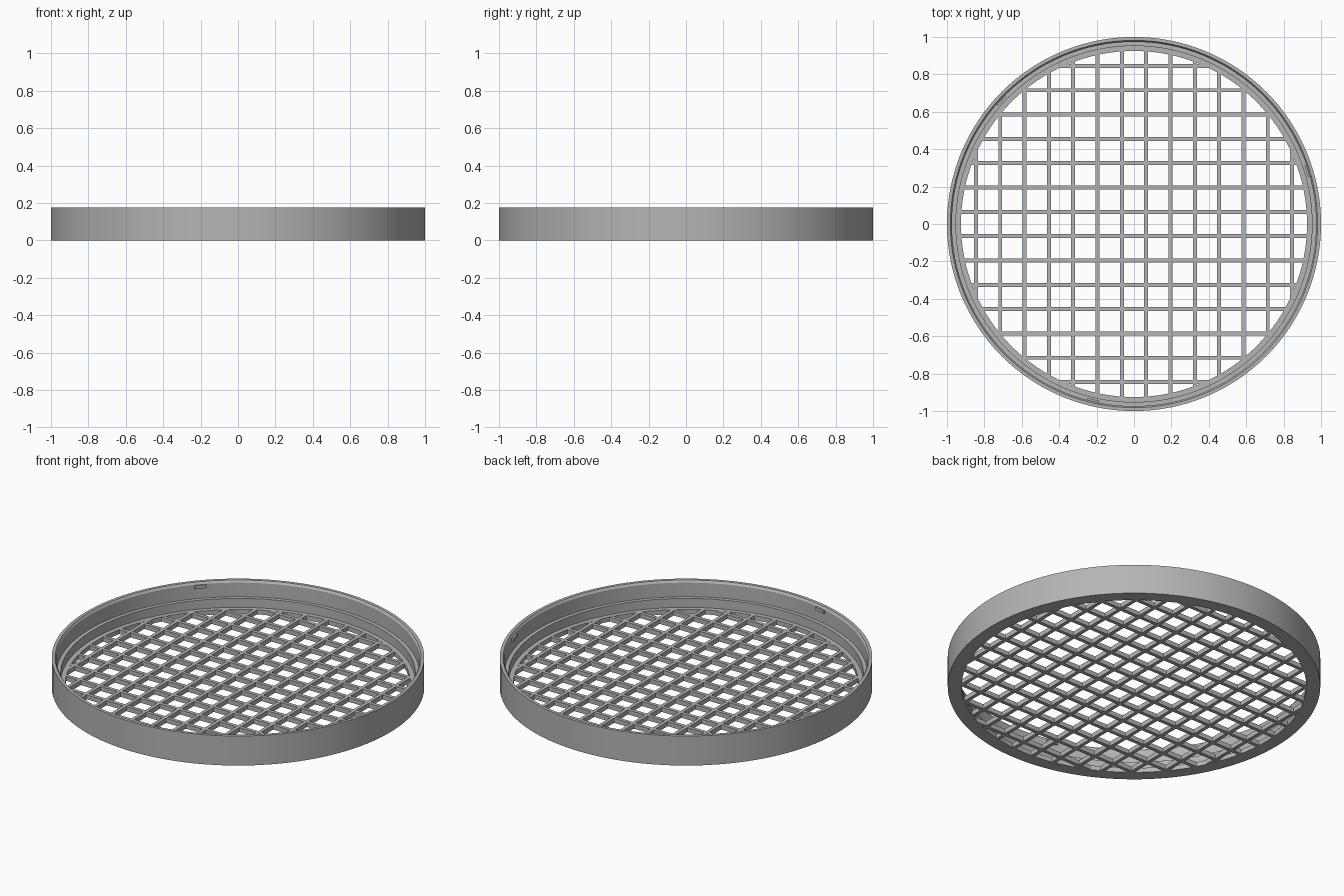
import bpy
import bmesh
import math
from mathutils import Matrix

cube = bpy.data.objects.get("Cube")
if cube:
    bpy.data.objects.remove(cube)

HEIGHT = 0.175
FLOOR = 0.027
SEGMENTS = 128

grey = bpy.data.materials.new("plain grey")
grey.use_nodes = True
grey.diffuse_color = (0.46, 0.46, 0.46, 1)
grey.node_tree.nodes["Principled BSDF"].inputs["Base Color"].default_value = grey.diffuse_color


def add_object(name, bm):
    bmesh.ops.recalc_face_normals(bm, faces=bm.faces)
    mesh = bpy.data.meshes.new(name)
    bm.to_mesh(mesh)
    bm.free()
    mesh.materials.append(grey)
    obj = bpy.data.objects.new(name, mesh)
    bpy.context.collection.objects.link(obj)
    return obj


def add_box(bm, size, centre, turn=0.0):
    matrix = (Matrix.Rotation(turn, 4, "Z") @ Matrix.Translation(centre)
              @ Matrix.Diagonal((*size, 1)))
    bmesh.ops.create_cube(bm, size=1, matrix=matrix)


# Stepped ring, turned from its cross-section
profile = [(0.925, 0), (1, 0), (1, HEIGHT), (0.982, HEIGHT), (0.974, HEIGHT - 0.012),
           (0.974, 0.08), (0.952, 0.08), (0.952, FLOOR), (0.925, FLOOR)]
bm = bmesh.new()
rings = []
for i in range(SEGMENTS):
    a = math.tau * i / SEGMENTS
    rings.append([bm.verts.new((r * math.cos(a), r * math.sin(a), z)) for r, z in profile])
for i, ring in enumerate(rings):
    following = rings[(i + 1) % SEGMENTS]
    for j in range(len(profile)):
        k = (j + 1) % len(profile)
        bm.faces.new((ring[j], following[j], following[k], ring[k]))
frame = add_object("ring_frame", bm)
bpy.context.view_layer.objects.active = frame
frame.select_set(True)
bpy.ops.object.shade_smooth_by_angle(angle=math.radians(25))

# Square mesh of bars, each ending inside the ring
PITCH, WIDTH = 0.13, 0.021
for name, turn, top in (("lengthwise_bars", 0, FLOOR), ("crosswise_bars", math.pi / 2, FLOOR - 0.0005)):
    bm = bmesh.new()
    for i in range(14):
        offset = (i - 6.5) * PITCH
        half = math.sqrt(0.927 ** 2 - (abs(offset) - WIDTH / 2) ** 2)
        add_box(bm, (WIDTH, 2 * half, top), (offset, 0, top / 2), turn)
    add_object(name, bm)

# Three small snap tabs inside the rim
bm = bmesh.new()
for i in range(3):
    add_box(bm, (0.022, 0.065, 0.018), (0.974, 0, 0.152), math.radians(17 + 120 * i))
add_object("snap_tabs", bm)
